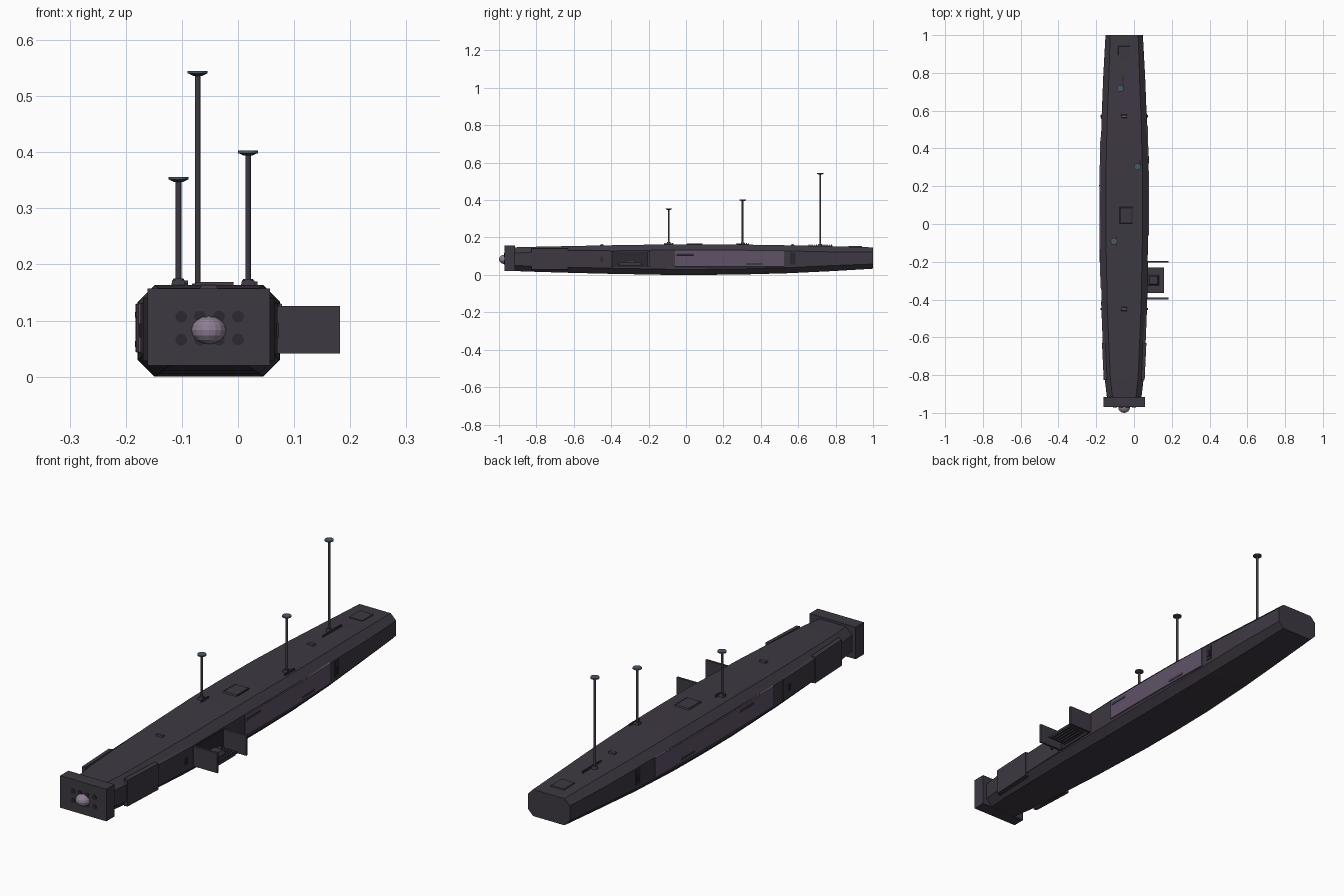
import bpy, bmesh, math
from mathutils import Matrix

if "Cube" in bpy.data.objects:
    bpy.data.objects.remove(bpy.data.objects["Cube"])

CX = -0.052  # hull centre line


def material(name, r, g, b):
    m = bpy.data.materials.new(name)
    m.diffuse_color = (r, g, b, 1)
    m.use_nodes = True
    m.node_tree.nodes["Principled BSDF"].inputs["Base Color"].default_value = m.diffuse_color
    return m


HULL = material("hull_grey", 0.048, 0.040, 0.055)
DARK = material("dark_grey", 0.025, 0.021, 0.030)
LIGHT = material("panel_mauve", 0.115, 0.085, 0.135)
DOME = material("dome_mauve", 0.27, 0.21, 0.30)
BLUE = material("sensor_blue", 0.07, 0.10, 0.13)

# Hull stations: y, half width, bottom z, top z
STATIONS = [(-0.93, 0.090, 0.021, 0.147), (-0.82, 0.103, 0.017, 0.150),
            (-0.62, 0.112, 0.011, 0.154), (-0.42, 0.120, 0.006, 0.158),
            (-0.10, 0.126, 0.0, 0.163), (0.10, 0.127, 0.0, 0.163),
            (0.30, 0.126, 0.002, 0.162), (0.55, 0.120, 0.009, 0.158),
            (0.78, 0.111, 0.020, 0.153), (1.0, 0.099, 0.033, 0.147)]


def hull_at(y):
    """Half width, bottom and top of the hull at y."""
    for a, b in zip(STATIONS, STATIONS[1:]):
        if y <= b[0]:
            t = (y - a[0]) / (b[0] - a[0])
            return [a[i] + t * (b[i] - a[i]) for i in (1, 2, 3)]
    return list(STATIONS[-1][1:])


def finish(name, bm, mat):
    bmesh.ops.recalc_face_normals(bm, faces=bm.faces)
    me = bpy.data.meshes.new(name)
    bm.to_mesh(me)
    bm.free()
    ob = bpy.data.objects.new(name, me)
    bpy.context.collection.objects.link(ob)
    me.materials.append(mat)
    return ob


def loft(name, rings, mat):
    bm = bmesh.new()
    vs = [[bm.verts.new(p) for p in ring] for ring in rings]
    n = len(rings[0])
    for a, b in zip(vs, vs[1:]):
        for i in range(n):
            bm.faces.new((a[i], a[(i + 1) % n], b[(i + 1) % n], b[i]))
    bm.faces.new(vs[0])
    bm.faces.new(vs[-1])
    return finish(name, bm, mat)


def box(name, x0, x1, y0, y1, z0, z1, mat=HULL, taper=0.0):
    t = taper
    return loft(name, [[(x0, y0, z0), (x1, y0, z0), (x1, y1, z0), (x0, y1, z0)],
                       [(x0 + t, y0 + t, z1), (x1 - t, y0 + t, z1),
                        (x1 - t, y1 - t, z1), (x0 + t, y1 - t, z1)]], mat)


def rod(name, x, y, z0, z1, r0, mat, r1=None, seg=12):
    bm = bmesh.new()
    bmesh.ops.create_cone(bm, cap_ends=True, segments=seg, radius1=r0,
                          radius2=r0 if r1 is None else r1, depth=z1 - z0,
                          matrix=Matrix.Translation((x, y, (z0 + z1) / 2)))
    return finish(name, bm, mat)


def side_panel(name, side, y0, y1, z0, z1, out, mat, bevel=0.006):
    """Plate that follows the curved side of the hull."""
    rings = []
    steps = max(2, int((y1 - y0) / 0.1) + 1)
    for i in range(steps):
        y = y0 + (y1 - y0) * i / (steps - 1)
        w = hull_at(y)[0]
        prof = [(w - 0.012, z0), (w + out, z0 + bevel), (w + out, z1 - bevel), (w - 0.012, z1)]
        rings.append([(CX + side * px, y, pz) for px, pz in prof])
    return loft(name, rings, mat)


# Hull: chamfered octagonal section swept along y
rings = []
for y, w, zb, zt in STATIONS:
    c = 0.030 if y < 0.9 else 0.025
    half = [(w - c, zb), (w, zb + c), (w, zt - c), (w - c, zt)]
    ring = half + [(-px, pz) for px, pz in reversed(half)]
    rings.append([(CX + px, y, pz) for px, pz in ring])
loft("hull", rings, HULL)

# Bow block with tube ports and dome
box("bow_block", CX - 0.109, CX + 0.109, -0.97, -0.915, 0.020, 0.157)
for x in (-0.101, -0.068, -0.034, 0.0):
    for z in (0.066, 0.107):
        bm = bmesh.new()
        bmesh.ops.create_cone(bm, cap_ends=True, segments=16, radius1=0.0105, radius2=0.0105, depth=0.006,
                              matrix=Matrix.Translation((x, -0.969, z)) @ Matrix.Rotation(math.pi / 2, 4, 'X'))
        finish("bow_port", bm, DARK)
bm = bmesh.new()
bmesh.ops.create_uvsphere(bm, u_segments=16, v_segments=8, radius=1,
                          matrix=Matrix.Translation((CX, -0.97, 0.083)) @ Matrix.Diagonal((0.031, 0.030, 0.025, 1)))
finish("bow_dome", bm, DOME)

# Side armour and window panels
for s in (1, -1):
    side_panel("bow_armour", s, -0.825, -0.63, 0.026, 0.142, 0.006, HULL, 0.002)
    side_panel("fore_armour", s, -0.63, -0.41, 0.034, 0.136, 0.002, HULL)
    side_panel("aft_slot", s, 0.555, 0.585, 0.05, 0.125, 0.002, DARK)
    for y in (-0.45, 0.57):
        w = hull_at(y)[0]
        x = CX + s * w
        box("side_thruster", x - 0.006, x + 0.006, y - 0.006, y + 0.006, 0.07, 0.095, DARK)
side_panel("right_light_panel", 1, -0.06, 0.525, 0.038, 0.135, 0.004, LIGHT)
side_panel("left_light_panel", -1, -0.34, 0.46, 0.038, 0.135, 0.004, LIGHT)
for s, y0, z in ((1, -0.05, 0.11), (1, 0.32, 0.058), (-1, -0.2, 0.11), (-1, 0.2, 0.058)):
    side_panel("panel_slot", s, y0, y0 + 0.09, z - 0.006, z + 0.006, 0.0055, HULL, 0.001)

# Docking bay on the right: doors, deck, ribs
side_panel("bay_frame", 1, -0.40, -0.20, 0.036, 0.130, 0.003, DARK)
for y in (-0.395, -0.200):
    box("bay_door", 0.066, 0.182, y - 0.005, y + 0.005, 0.041, 0.126)
box("bay_deck", 0.070, 0.160, -0.365, -0.230, 0.056, 0.064)
for i in range(5):
    x = 0.092 + i * 0.015
    box("deck_rib", x, x + 0.005, -0.355, -0.240, 0.050, 0.068)
box("deck_cradle", 0.075, 0.132, -0.325, -0.270, 0.064, 0.080, HULL, 0.008)

# Masts: (x, y, top, base half width, base half length)
for x, y, top, bw, bl in ((-0.072, 0.718, 0.545, 0.004, 0.065),
                          (0.018, 0.303, 0.403, 0.014, 0.034),
                          (-0.106, -0.092, 0.356, 0.014, 0.026)):
    zt = hull_at(y)[2]
    rod("mast", x, y, zt - 0.01, top - 0.004, 0.005, HULL)
    rod("mast_disc", x, y, top - 0.005, top, 0.018, BLUE, seg=16)
    rod("mast_disc_underside", x, y, top - 0.009, top - 0.005, 0.008, HULL, 0.016)
    rod("mast_collar", x, y, zt - 0.004, zt + 0.012, 0.014, HULL, 0.009)
    box("mast_foot", x - bw, x + bw, y - 0.012, y + 0.012, zt - 0.006, zt + 0.009, HULL, 0.003)
    n = int(bl / 0.010)
    box("mast_rail", x + 0.012, x + 0.016, y - bl, y + bl, zt - 0.008, zt + 0.004)
    for i in range(-n, n + 1):
        box("mast_rail_stud", x + 0.011, x + 0.017, y + i * 0.01 - 0.002,
            y + i * 0.01 + 0.002, zt - 0.004, zt + 0.008)

# Deck hatches and small deck fittings
box("mid_hatch", -0.080, -0.005, 0.0, 0.092, 0.158, 0.1685, HULL, 0.006)
for x in (-0.072, -0.011):
    box("hatch_rail", x - 0.003, x + 0.003, 0.006, 0.086, 0.158, 0.1688, DARK)
box("aft_hatch", CX - 0.034, CX + 0.034, 0.865, 0.945, 0.142, 0.154, HULL, 0.004)
for y in (-0.45, 0.57):
    zt = hull_at(y)[2]
    box("deck_vent", CX - 0.018, CX + 0.018, y - 0.012, y + 0.012, zt - 0.006, zt + 0.006, HULL, 0.005)
    box("deck_vent_slit", CX - 0.015, CX + 0.015, y - 0.003, y + 0.003, zt, zt + 0.0065, LIGHT)
